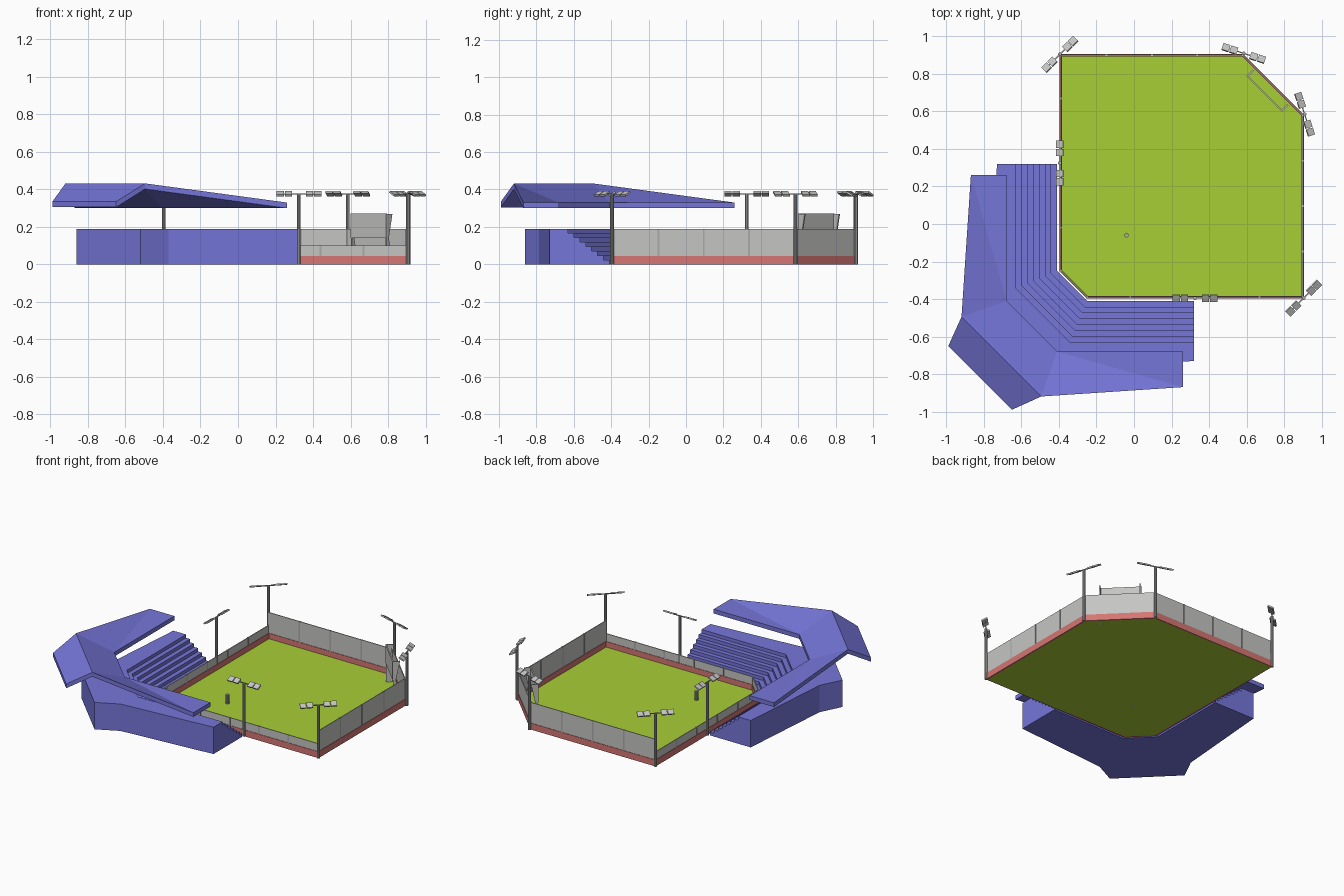
import bpy
import bmesh
import math
from mathutils import Matrix, Vector

cube = bpy.data.objects.get("Cube")
if cube:
    bpy.data.objects.remove(cube)


def material(name, r, g, b):
    m = bpy.data.materials.new(name)
    m.diffuse_color = (r, g, b, 1)
    m.use_nodes = True
    m.node_tree.nodes["Principled BSDF"].inputs["Base Color"].default_value = (r, g, b, 1)
    return m


GRASS = material("grass green", 0.39, 0.62, 0.037)
PURPLE = material("stand purple", 0.18, 0.18, 0.70)
RED = material("padding red", 0.66, 0.18, 0.17)
PANEL = material("panel grey", 0.56, 0.56, 0.55)
STEEL = material("steel grey", 0.40, 0.40, 0.40)


def finish(name, bm, mat):
    bmesh.ops.recalc_face_normals(bm, faces=bm.faces)
    mesh = bpy.data.meshes.new(name)
    bm.to_mesh(mesh)
    bm.free()
    mesh.materials.append(mat)
    ob = bpy.data.objects.new(name, mesh)
    bpy.context.collection.objects.link(ob)
    return ob


def add_prism(bm, outline, z0, z1):
    face = bm.faces.new([bm.verts.new((x, y, z0)) for x, y in outline])
    top = bmesh.ops.extrude_face_region(bm, geom=[face], use_keep_orig=True)["geom"]
    verts = [v for v in top if isinstance(v, bmesh.types.BMVert)]
    bmesh.ops.translate(bm, verts=verts, vec=(0, 0, z1 - z0))


def add_box(bm, size, matrix):
    bmesh.ops.create_cube(bm, size=1, matrix=matrix @ Matrix.Diagonal((*size, 1)))


def add_tube(bm, x, y, z0, z1, radius):
    bmesh.ops.create_cone(bm, cap_ends=True, segments=10, radius1=radius, radius2=radius,
                          depth=z1 - z0, matrix=Matrix.Translation((x, y, (z0 + z1) / 2)))


def swapped(points):
    """Mirror across the diagonal of the field, reversing the order."""
    return [(p[1], p[0], *p[2:]) for p in reversed(points)]


# Playing field
half = [(-0.25, -0.39), (0.9, -0.39), (0.9, 0.58)]
field = half + swapped(half)
bm = bmesh.new()
add_prism(bm, field, 0, 0.006)
finish("field", bm, GRASS)

# Perimeter walls: padded base, panels above and evenly spaced posts
BASE, LOW, TALL = 0.045, 0.10, 0.19
padding, panels, posts = bmesh.new(), bmesh.new(), bmesh.new()
walls = [(LOW, 5), (TALL, 4), (TALL, 1), (TALL, 4), (LOW, 5), (LOW, 1)]
for i, (height, count) in enumerate(walls):
    a, b = Vector(field[i]), Vector(field[(i + 1) % len(field)])
    d = b - a
    frame = Matrix.Rotation(math.atan2(d.y, d.x), 4, 'Z')
    mid = (a + b) / 2
    add_box(padding, (d.length + 0.008, 0.012, BASE),
            Matrix.Translation((*mid, BASE / 2)) @ frame)
    add_box(panels, (d.length, 0.006, height - BASE),
            Matrix.Translation((*mid, (height + BASE) / 2)) @ frame)
    for k in range(count):
        p = a.lerp(b, k / count)
        add_box(posts, (0.01, 0.012, height - BASE),
                Matrix.Translation((*p, (height + BASE) / 2)) @ frame)
finish("wall_padding", padding, RED)
finish("wall_panels", panels, PANEL)
finish("wall_posts", posts, STEEL)

# Grandstand: stacked tiers that step back from the field
TIERS = 8
outer = [(-0.52, -0.86), (-0.37, -0.785), (0.32, -0.73)]
bm = bmesh.new()
for i in range(TIERS):
    back = 0.22 * i / (TIERS - 1)
    inner = [(0.32, -0.41 - back), (-0.25 - 0.414 * back, -0.41 - back)]
    side = outer + inner
    add_prism(bm, side + swapped(side), TALL * i / TIERS, TALL * (i + 1) / TIERS)
finish("grandstand", bm, PURPLE)

# Folded roof over the grandstand
eave, ridge = (-0.65, -0.99, 0.335), (-0.495, -0.92, 0.432)
tip_out, tip_in = (0.26, -0.87, 0.33), (0.26, -0.68, 0.33)
corner = (-0.41, -0.68, 0.33)
wing = [[ridge, tip_out, corner], [corner, tip_out, tip_in]]
faces = [edge + swapped(edge) for edge in ([eave, ridge], [ridge, corner])]
faces += wing + [swapped(f) for f in wing]
bm = bmesh.new()
for f in faces:
    bm.faces.new([bm.verts.new(p) for p in f])
bmesh.ops.remove_doubles(bm, verts=bm.verts, dist=0.001)
under = bmesh.ops.extrude_face_region(bm, geom=bm.faces[:], use_keep_orig=True)["geom"]
bmesh.ops.translate(bm, verts=[v for v in under if isinstance(v, bmesh.types.BMVert)],
                    vec=(0, 0, -0.03))
finish("stand_roof", bm, PURPLE)

# Floodlights: pole, crossbar and four tilted lamps facing the field
lights = [(-0.395, 0.905, 45), (0.585, 0.91, -18), (0.91, 0.585, -72),
          (0.905, -0.395, 45), (-0.395, 0.325, 90), (0.325, -0.395, 0)]
poles, lamps = bmesh.new(), bmesh.new()
for x, y, angle in lights:
    turn = math.radians(angle)
    inward = Vector((0.25 - x, 0.25 - y))
    if inward.dot(Vector((-math.sin(turn), math.cos(turn)))) < 0:
        turn += math.pi
    frame = Matrix.Translation((x, y, 0.375)) @ Matrix.Rotation(turn, 4, 'Z')
    add_tube(poles, x, y, 0, 0.372, 0.01)
    add_box(poles, (0.22, 0.006, 0.006), frame)
    for s in (-1, 1):
        for along in (0.056, 0.1):
            tilt = Matrix.Rotation(math.radians(28), 4, 'X')
            add_box(lamps, (0.039, 0.04, 0.01),
                    frame @ Matrix.Translation((s * along, 0, 0.002)) @ tilt)
finish("light_poles", poles, STEEL)
finish("flood_lamps", lamps, PANEL)

# Scoreboard in the far corner, with braced side legs
board = Matrix.Translation((0.697, 0.697, 0)) @ Matrix.Rotation(math.radians(-45), 4, 'Z')
bm = bmesh.new()
add_box(bm, (0.27, 0.008, 0.13), board @ Matrix.Translation((0, 0, 0.207)))
finish("scoreboard", bm, PANEL)
profile = [(0, 0), (0.045, 0), (0.018, 0.14), (0.045, 0.27), (0, 0.27)]
bm = bmesh.new()
for s in (-1, 1):
    rings = [[bm.verts.new(board @ Vector((s * 0.13 + t, d, z))) for d, z in profile]
             for t in (-0.004, 0.004)]
    for ring in rings:
        bm.faces.new(ring)
    for k in range(len(profile)):
        n = (k + 1) % len(profile)
        bm.faces.new((rings[0][k], rings[0][n], rings[1][n], rings[1][k]))
finish("scoreboard_legs", bm, PANEL)

# Short marker post on the field
bm = bmesh.new()
add_tube(bm, -0.04, -0.06, 0, 0.07, 0.012)
finish("marker_post", bm, STEEL)
